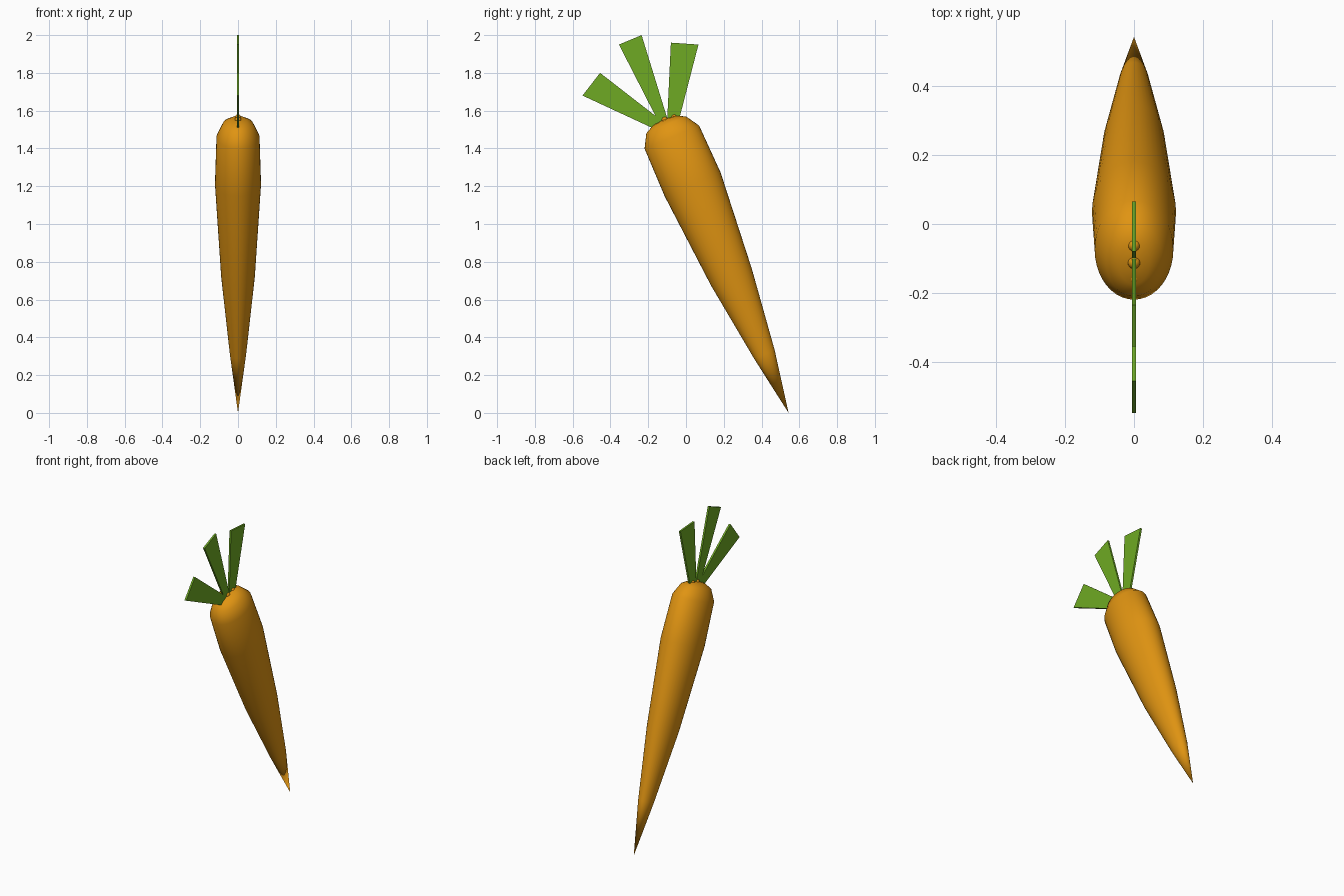
import bpy
import bmesh
import math
from mathutils import Vector

cube = bpy.data.objects.get("Cube")
if cube:
    bpy.data.objects.remove(cube, do_unlink=True)


def make_material(name, color):
    mat = bpy.data.materials.new(name)
    mat.use_nodes = True
    mat.diffuse_color = (*color, 1)
    mat.node_tree.nodes["Principled BSDF"].inputs["Base Color"].default_value = (*color, 1)
    return mat


def make_object(name, bm, mat, smooth):
    bmesh.ops.recalc_face_normals(bm, faces=bm.faces)
    for face in bm.faces:
        face.smooth = smooth
    mesh = bpy.data.meshes.new(name)
    bm.to_mesh(mesh)
    bm.free()
    mesh.materials.append(mat)
    obj = bpy.data.objects.new(name, mesh)
    bpy.context.collection.objects.link(obj)
    return obj


orange = make_material("carrot orange", (0.745, 0.296, 0.006))
green = make_material("leaf green", (0.156, 0.402, 0.017))

# Root: oval rings square to a leaning axis, each (y, z, x radius, depth radius)
SIDES = 40
ACROSS = Vector((0, 0.92, 0.39))
rings = [
    (0.415, 0.31, 0.043, 0.059),
    (0.24, 0.72, 0.089, 0.117),
    (0.035, 1.21, 0.122, 0.161),
    (-0.075, 1.46, 0.114, 0.157),
    (-0.105, 1.525, 0.082, 0.114),
    (-0.114, 1.547, 0.045, 0.066),
]
bm = bmesh.new()
loops = []
for y, z, rx, ry in rings:
    loop = []
    for i in range(SIDES):
        a = math.tau * i / SIDES
        offset = Vector((rx * math.cos(a), 0, 0)) + ACROSS * ry * math.sin(a)
        loop.append(bm.verts.new(Vector((0, y, z)) + offset))
    loops.append(loop)
tip = bm.verts.new((0, 0.543, 0.0))
crown = bm.verts.new((0, -0.117, 1.554))
for i in range(SIDES):
    j = (i + 1) % SIDES
    for low, high in zip(loops, loops[1:]):
        bm.faces.new((low[i], low[j], high[j], high[i]))
    bm.faces.new((tip, loops[0][j], loops[0][i]))
    bm.faces.new((crown, loops[-1][i], loops[-1][j]))
make_object("carrot_root", bm, orange, True)

# Leaves: flat tapered blades fanning out along the middle, outlined in (y, z)
THICK = 0.006
leaves = {
    "front_leaf": [(-0.548, 1.68), (-0.455, 1.8), (-0.12, 1.54), (-0.16, 1.5)],
    "middle_leaf": [(-0.355, 1.95), (-0.235, 2.0), (-0.09, 1.53), (-0.14, 1.53)],
    "back_leaf": [(-0.08, 1.96), (0.066, 1.95), (-0.04, 1.54), (-0.1, 1.54)],
}
for name, outline in leaves.items():
    bm = bmesh.new()
    face = bm.faces.new([bm.verts.new((-THICK, y, z)) for y, z in outline])
    grown = bmesh.ops.extrude_face_region(bm, geom=[face])["geom"]
    verts = [g for g in grown if isinstance(g, bmesh.types.BMVert)]
    bmesh.ops.translate(bm, verts=verts, vec=(2 * THICK, 0, 0))
    make_object(name, bm, green, False)

# Crown knobs: small rounded collars around the leaf bases
for name, y, z in (("front_knob", -0.155, 1.515),
                   ("middle_knob", -0.112, 1.55),
                   ("back_knob", -0.062, 1.562)):
    bm = bmesh.new()
    bmesh.ops.create_uvsphere(bm, u_segments=16, v_segments=8, radius=0.018)
    bmesh.ops.translate(bm, verts=bm.verts, vec=(0, y, z))
    make_object(name, bm, orange, True)
